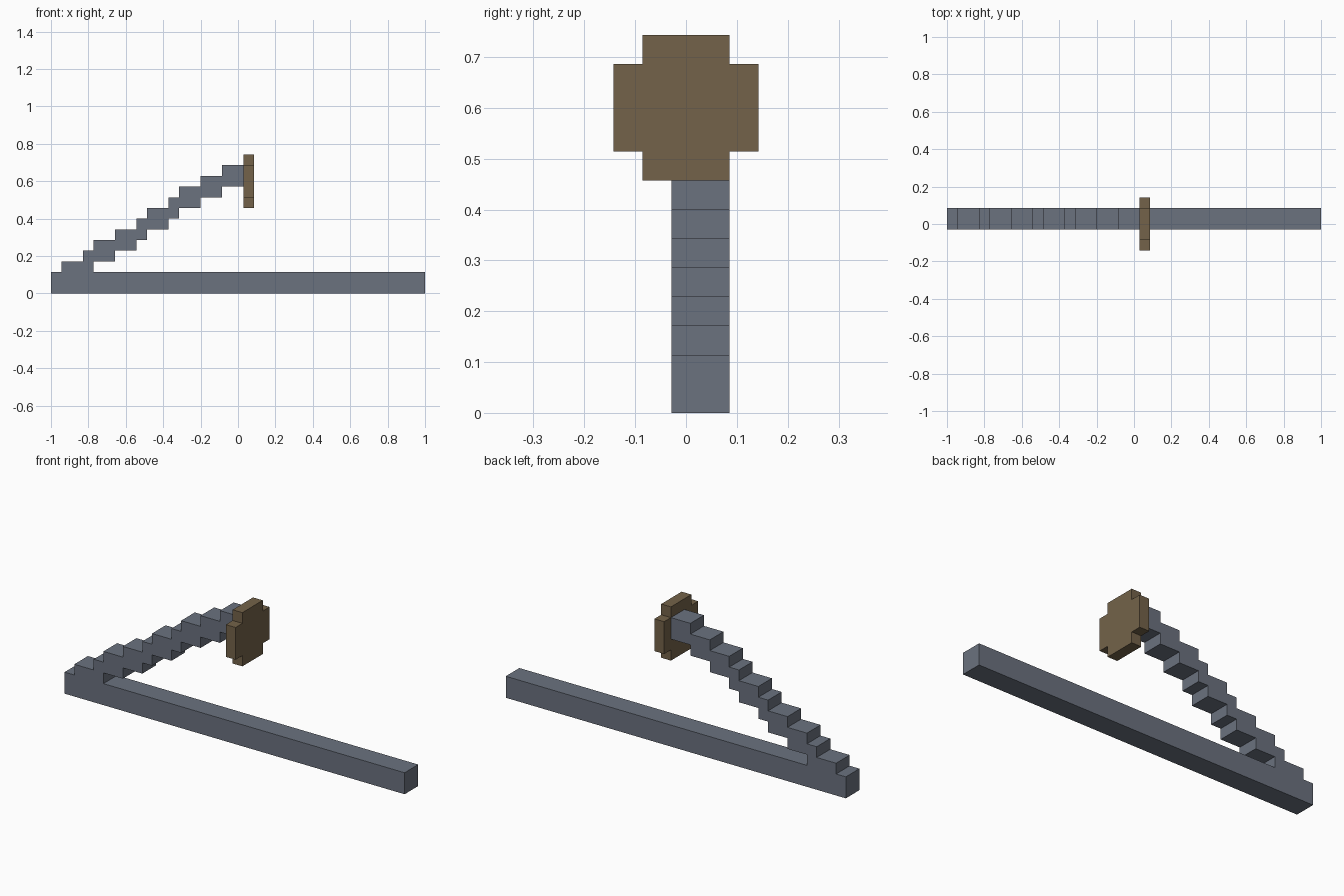
import bpy
import bmesh

cube = bpy.data.objects.get("Cube")
if cube:
    bpy.data.objects.remove(cube, do_unlink=True)

U = 2 / 35  # one block


def material(name, color):
    mat = bpy.data.materials.new(name)
    mat.use_nodes = True
    mat.diffuse_color = color
    mat.node_tree.nodes["Principled BSDF"].inputs["Base Color"].default_value = color
    return mat


def extrude_profile(name, points, depth, mat):
    """Extrude a closed outline along the vector depth."""
    bm = bmesh.new()
    face = bm.faces.new([bm.verts.new(p) for p in points])
    result = bmesh.ops.extrude_face_region(bm, geom=[face], use_keep_orig=True)
    moved = [g for g in result["geom"] if isinstance(g, bmesh.types.BMVert)]
    bmesh.ops.translate(bm, vec=depth, verts=moved)
    bmesh.ops.recalc_face_normals(bm, faces=bm.faces)
    mesh = bpy.data.meshes.new(name)
    bm.to_mesh(mesh)
    bm.free()
    mesh.materials.append(mat)
    obj = bpy.data.objects.new(name, mesh)
    bpy.context.collection.objects.link(obj)
    return obj


grey = material("slate grey", (0.147, 0.168, 0.212, 1))
brown = material("dull brown", (0.174, 0.124, 0.067, 1))

# Long base bar and the stepped arm rising from its right end, as one outline
steps = [1, 3, 4, 6, 8, 9, 11, 12, 14, 16, 18]
upper = [(0, 2), (1, 2)]
lower = [(4, 2)]
for i, (start, end) in enumerate(zip(steps, steps[1:])):
    top = 3 + i
    upper += [(start, top), (end, top)]
    if top > 4:
        lower += [(start, top - 2), (end, top - 2)]
outline = upper + lower[:0:-1] + [(4, 2), (35, 2), (35, 0), (0, 0)]
extrude_profile("base_bar_and_stepped_arm",
                [(-1 + x * U, -U / 2, z * U) for x, z in outline],
                (0, 2 * U, 0), grey)

# Notched plate at the tip of the arm
half = [(1.5, 8), (1.5, 9), (2.5, 9), (2.5, 12), (1.5, 12), (1.5, 13)]
notched = half + [(-y, z) for y, z in reversed(half)]
extrude_profile("end_plate",
                [(-1 + 18 * U, y * U, z * U) for y, z in notched],
                (U, 0, 0), brown)
